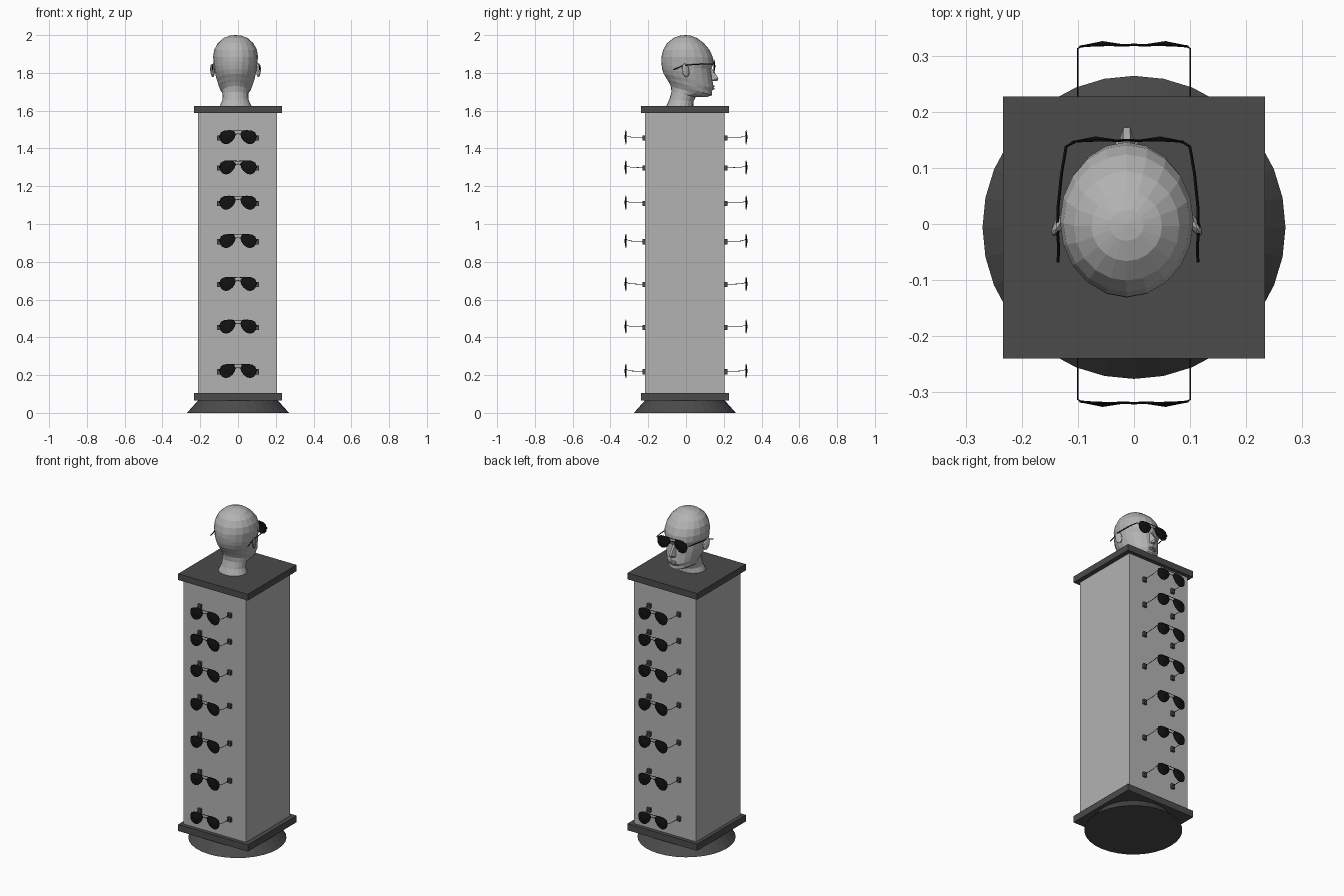
import bpy, bmesh, math
from mathutils import Vector, Matrix

if "Cube" in bpy.data.objects:
    bpy.data.objects.remove(bpy.data.objects["Cube"])


def material(name, v):
    m = bpy.data.materials.new(name)
    m.diffuse_color = (*v, 1)
    m.use_nodes = True
    m.node_tree.nodes["Principled BSDF"].inputs["Base Color"].default_value = m.diffuse_color
    return m


DARK = material("dark_grey", (0.07, 0.07, 0.07))
PALE = material("pale_grey", (0.45, 0.45, 0.45))
BLACK = material("black", (0.006, 0.006, 0.006))


def link(name, data, mat=None, loc=(0, 0, 0), rot=0):
    ob = bpy.data.objects.new(name, data)
    bpy.context.collection.objects.link(ob)
    ob.location = loc
    ob.rotation_euler.z = rot
    if mat and not data.materials:
        data.materials.append(mat)
    return ob


def to_mesh(bm, name):
    bmesh.ops.recalc_face_normals(bm, faces=bm.faces)
    me = bpy.data.meshes.new(name)
    bm.to_mesh(me)
    bm.free()
    return me


def box(name, size, loc, mat):
    bm = bmesh.new()
    bmesh.ops.create_cube(bm, size=1, matrix=Matrix.Diagonal((*size, 1)))
    return link(name, to_mesh(bm, name), mat, loc)


def tube(bm, pts, r, closed=False, n=5):
    pts = [Vector(p) for p in pts]
    k = len(pts)
    rings = []
    for i, p in enumerate(pts):
        a = pts[(i - 1) % k] if closed or i else p
        b = pts[(i + 1) % k] if closed or i < k - 1 else p
        q = (b - a).to_track_quat('Z', 'Y')
        rings.append([bm.verts.new(p + q @ Vector((r * math.cos(t), r * math.sin(t), 0)))
                      for t in (2 * math.pi * j / n for j in range(n))])
    for i in range(k if closed else k - 1):
        a, b = rings[i], rings[(i + 1) % k]
        # match nearest start vertex so the sweep does not twist
        s = min(range(n), key=lambda j: (b[j].co - pts[(i + 1) % k] - a[0].co + pts[i]).length)
        for j in range(n):
            bm.faces.new((a[j], a[(j + 1) % n], b[(s + j + 1) % n], b[(s + j) % n]))
    if not closed:
        bm.faces.new(rings[0])
        bm.faces.new(rings[-1])


# aviator lens outline (x, z), right hand side
LENS = [(.014, .018), (.022, .030), (.045, .035), (.072, .033), (.09, .023), (.096, .005),
        (.093, -.015), (.083, -.029), (.066, -.036), (.048, -.032), (.030, -.018), (.018, 0)]


def glasses(name, temple, r):
    """Sunglasses facing -y; temple is the right arm's path."""
    bm = bmesh.new()
    for s in (1, -1):
        rim = [Vector((s * x, 1.0 * (x - .045) ** 2 + .001, z)) for x, z in LENS]
        verts = [[bm.verts.new(p + Vector((0, d, 0))) for p in rim] for d in (-.0015, .0015)]
        for ring, d in zip(verts, (-.006, -.003)):
            mid = bm.verts.new((s * .056, d, 0))
            for i in range(len(ring)):
                bm.faces.new((ring[i - 1], ring[i], mid))
        for i in range(len(rim)):
            bm.faces.new((verts[0][i - 1], verts[0][i], verts[1][i], verts[1][i - 1]))
        tube(bm, rim, .002, closed=True)
        arm = [(s * .092, .003, .012)] + [(s * x, y, z) for x, y, z in temple]
        tube(bm, arm, r)
    # brow bar and bridge
    tube(bm, [(-.04, .001, .035), (0, 0, .033), (.04, .001, .035)], .0017)
    tube(bm, [(-.015, .002, .014), (0, .001, .018), (.015, .002, .014)], .0017)
    return to_mesh(bm, name)


# stand
CY = -.006
bm = bmesh.new()
bmesh.ops.create_cone(bm, cap_ends=True, segments=32, radius1=.27, radius2=.212, depth=.065)
link("round_base", to_mesh(bm, "round_base"), DARK, (0, CY, .0325))
box("bottom_plate", (.467, .467, .04), (0, CY, .085), DARK)
box("column", (.418, .422, 1.485), (-.003, CY, 1.845 / 2 - .075), PALE).location.z = .8475
box("top_plate", (.467, .467, .038), (0, CY, 1.606), DARK)

# displayed sunglasses and their clips, front and back
rack = glasses("display_sunglasses", [(.1, .007, .006), (.1, .03, 0), (.1, .108, -.002)], .0015)
for i, z in enumerate((1.46, 1.30, 1.113, .91, .683, .457, .222)):
    for side, y, rot in (("front", -.32, 0), ("back", .32, math.pi)):
        link(f"{side}_sunglasses_{i}", rack, BLACK, (0, y, z), rot)
        cy = -.223 if side == "front" else .211
        for s in (-1, 1):
            box(f"{side}_clip_{i}", (.022, .016, .027), (s * .1, cy, z - .004), DARK)

# head: tilted rings (back y, back z, front y, front z, half width)
RINGS = [(-.105, 1.622, .040, 1.622, .085), (-.088, 1.66, .040, 1.65, .070),
         (-.077, 1.70, .052, 1.672, .068), (-.081, 1.73, .110, 1.672, .072),
         (-.092, 1.752, .138, 1.682, .083), (-.100, 1.765, .136, 1.702, .090),
         (-.107, 1.777, .147, 1.718, .094), (-.118, 1.795, .143, 1.742, .101),
         (-.126, 1.82, .137, 1.785, .109), (-.129, 1.84, .132, 1.82, .113),
         (-.131, 1.86, .146, 1.848, .116), (-.130, 1.885, .141, 1.885, .119),
         (-.121, 1.922, .124, 1.923, .113), (-.101, 1.957, .094, 1.958, .094),
         (-.066, 1.985, .058, 1.985, .063), (-.03, 1.997, .025, 1.997, .03)]
HX, N = -.013, 20
bm = bmesh.new()
rows = []
for yb, zb, yf, zf, w in RINGS:
    row = []
    for j in range(N):
        t = 2 * math.pi * j / N
        f = (math.sin(t) + 1) / 2
        row.append(bm.verts.new((HX + w * math.cos(t), yb + (yf - yb) * f, zb + (zf - zb) * f)))
    rows.append(row)
for a, b in zip(rows, rows[1:]):
    for j in range(N):
        bm.faces.new((a[j - 1], a[j], b[j], b[j - 1]))
bm.faces.new(rows[0])
top = bm.verts.new((HX, 0, 2.0))
for j in range(N):
    bm.faces.new((rows[-1][j - 1], rows[-1][j], top))
link("head", to_mesh(bm, "head"), PALE)

# nose
bm = bmesh.new()
v = [bm.verts.new((HX + x, y, z)) for x, y, z in
     [(-.007, .13, 1.835), (.007, .13, 1.835), (-.006, .172, 1.772), (.006, .172, 1.772),
      (-.02, .128, 1.757), (.02, .128, 1.757), (0, .165, 1.757), (0, .12, 1.80)]]
bmesh.ops.convex_hull(bm, input=v)
link("nose", to_mesh(bm, "nose"), PALE)

# lips
bm = bmesh.new()
for z in (1.729, 1.717):
    bmesh.ops.create_icosphere(bm, subdivisions=1, radius=1, matrix=Matrix.Translation(
        (HX, .140, z)) @ Matrix.Diagonal((.026, .013, .007, 1)))
link("lips", to_mesh(bm, "lips"), PALE)

# ears
for s in (-1, 1):
    bm = bmesh.new()
    bmesh.ops.create_icosphere(bm, subdivisions=2, radius=1, matrix=Matrix.Rotation(s * .45, 4, 'Z')
                               @ Matrix.Rotation(.2, 4, 'X') @ Matrix.Diagonal((.009, .021, .037, 1)))
    link("ear", to_mesh(bm, "ear"), PALE, (HX + s * .122, -.002, 1.813))

# sunglasses worn by the head
worn = glasses("worn_sunglasses", [(.107, .012, .012), (.115, .06, .012), (.121, .12, .008),
                                   (.122, .165, .004), (.12, .19, -.008), (.121, .218, -.018)], .0028)
for vert in worn.vertices:
    vert.co.x *= 1.03
link("worn_sunglasses", worn, BLACK, (-.011, .15, 1.835), math.pi)
